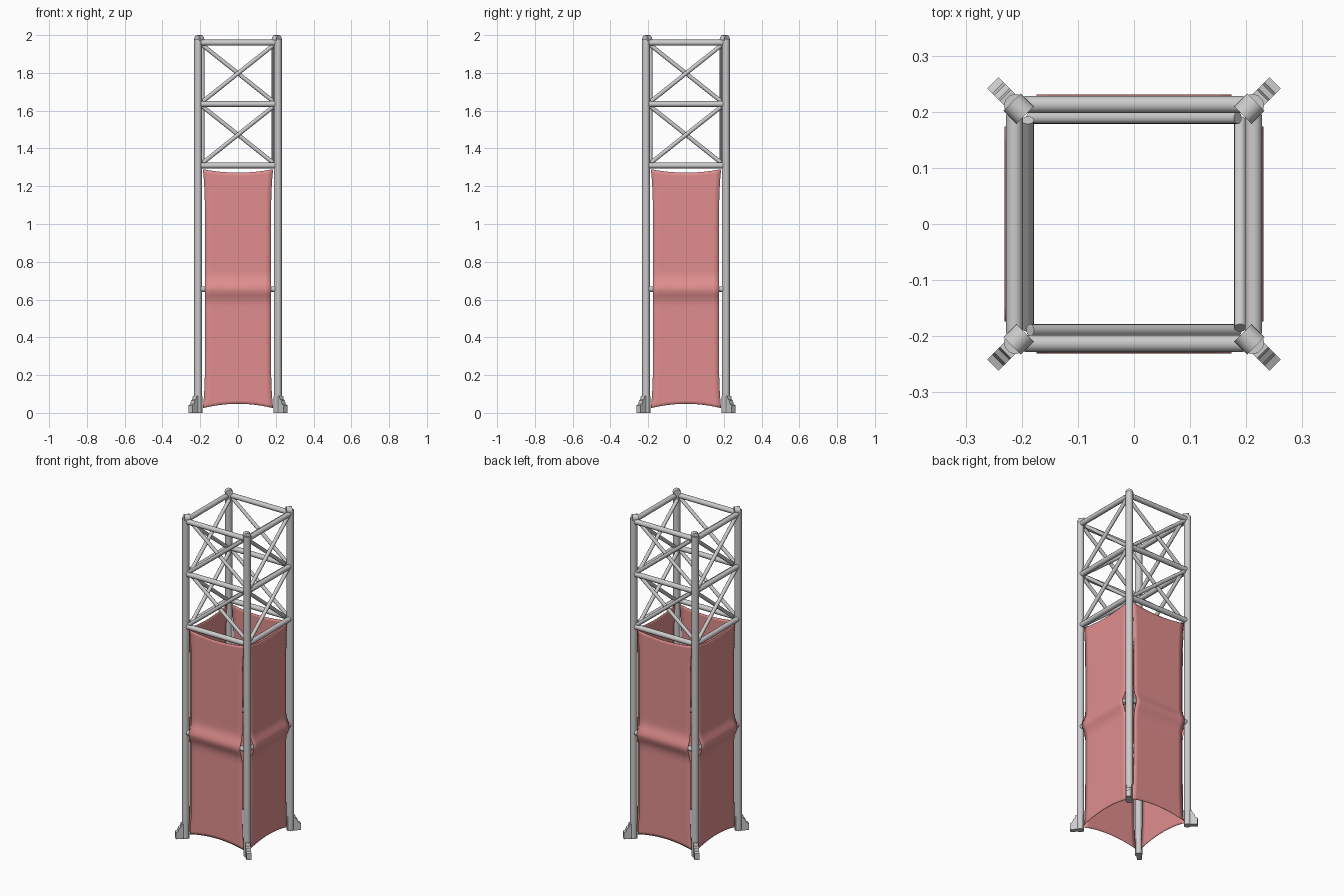
import bpy, bmesh, math
from mathutils import Vector, Matrix

if "Cube" in bpy.data.objects:
    bpy.data.objects.remove(bpy.data.objects["Cube"])

LEG = 0.211      # leg centre offset
BAR = 0.213      # horizontal bar offset
LEVELS = (1.31, 1.635, 1.96)

red = bpy.data.materials.new("red_fabric")
red.diffuse_color = (0.75, 0.27, 0.27, 1)
red.use_nodes = True
red.node_tree.nodes["Principled BSDF"].inputs["Base Color"].default_value = red.diffuse_color


def finish(name, bm, turn, smooth=True):
    me = bpy.data.meshes.new(name)
    bmesh.ops.recalc_face_normals(bm, faces=bm.faces)
    bm.to_mesh(me)
    bm.free()
    ob = bpy.data.objects.new(name, me)
    bpy.context.collection.objects.link(ob)
    ob.rotation_euler.z = turn
    if smooth:
        bpy.ops.object.select_all(action='DESELECT')
        ob.select_set(True)
        bpy.context.view_layer.objects.active = ob
        bpy.ops.object.shade_smooth_by_angle(angle=math.radians(40))
    return ob


def tube(name, a, b, r, turn, sides=12):
    a, b = Vector(a), Vector(b)
    d = b - a
    bm = bmesh.new()
    m = Matrix.Translation((a + b) / 2) @ d.to_track_quat('Z', 'Y').to_matrix().to_4x4()
    bmesh.ops.create_cone(bm, cap_ends=True, segments=sides, radius1=r, radius2=r,
                          depth=d.length, matrix=m)
    return finish(name, bm, turn)


def foot(turn):
    # stepped plate profile, pointing diagonally outwards
    prof = [(0.28, 0), (0.356, 0), (0.356, 0.04), (0.343, 0.046), (0.338, 0.065),
            (0.328, 0.072), (0.324, 0.09), (0.28, 0.09)]
    bm = bmesh.new()
    f = bm.faces.new([bm.verts.new((r, -0.014, z)) for r, z in prof])
    ext = bmesh.ops.extrude_face_region(bm, geom=[f])
    bmesh.ops.translate(bm, vec=(0, 0.028, 0),
                        verts=[v for v in ext["geom"] if isinstance(v, bmesh.types.BMVert)])
    finish("foot", bm, turn + math.radians(-135), smooth=False)


def panel(turn):
    # fabric panel stretched over the middle bar, with curved edges
    nx, nz = 12, 72
    bm = bmesh.new()
    grid = []
    for j in range(nz + 1):
        t = j / nz
        row = []
        for i in range(nx + 1):
            u = 2 * i / nx - 1
            z0, z1 = 0.048 - 0.023 * u * u, 1.272 + 0.018 * u * u
            z = z0 + (z1 - z0) * t
            half = 0.174 + 0.012 * abs(2 * t - 1) ** 6
            y = -0.207 - 0.024 * math.exp(-((z - 0.655) / 0.045) ** 2)
            row.append(bm.verts.new((u * half, y, z)))
        grid.append(row)
    for j in range(nz):
        for i in range(nx):
            bm.faces.new((grid[j][i], grid[j][i + 1], grid[j + 1][i + 1], grid[j + 1][i]))
    ob = finish("fabric_panel", bm, turn)
    ob.data.materials.append(red)
    mod = ob.modifiers.new("thickness", 'SOLIDIFY')
    mod.thickness = 0.002


for k in range(4):
    turn = k * math.pi / 2
    # corner leg, its diagonal top stub and foot
    tube("corner_leg", (-LEG, -LEG, 0), (-LEG, -LEG, 1.98), 0.021, turn)
    tube("top_stub", (-0.194, -0.194, 1.978), (-0.217, -0.217, 1.978), 0.022, turn)
    foot(turn)
    # horizontal bars
    for z in LEVELS:
        tube("cross_bar", (-0.195, -BAR, z), (0.195, -BAR, z), 0.0155, turn)
    tube("middle_bar", (-0.195, -BAR, 0.655), (0.195, -BAR, 0.655), 0.015, turn)
    # crossed braces in the two upper bays
    for lo, hi in zip(LEVELS, LEVELS[1:]):
        tube("brace_up", (-0.185, -0.211, lo + 0.015), (0.185, -0.211, hi - 0.015), 0.011, turn)
        tube("brace_down", (-0.185, -0.189, hi - 0.015), (0.185, -0.189, lo + 0.015), 0.011, turn)
    panel(turn)
